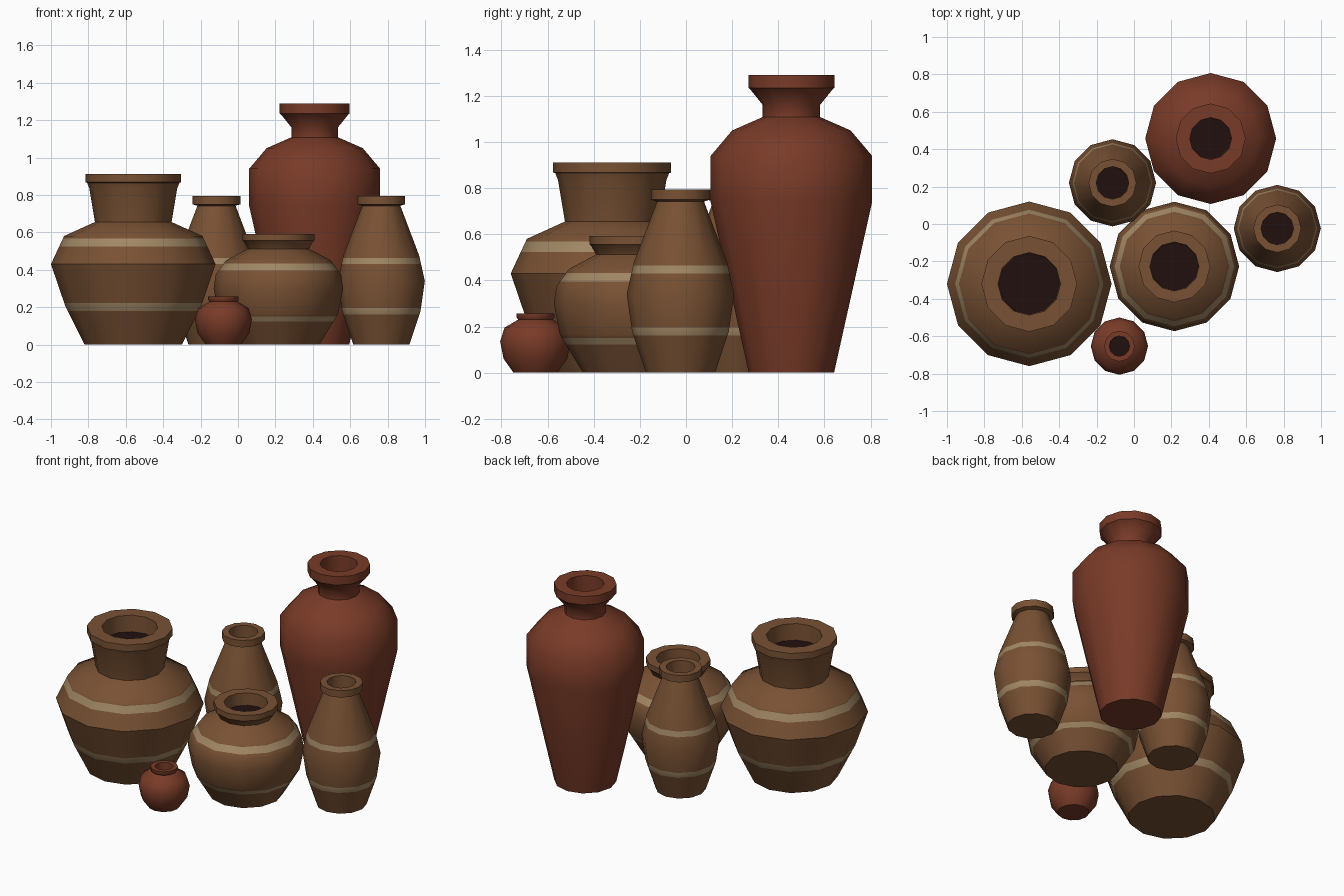
import bpy, bmesh, math

if "Cube" in bpy.data.objects:
    bpy.data.objects.remove(bpy.data.objects["Cube"])

SIDES = 12


def material(name, rgb):
    m = bpy.data.materials.new(name)
    m.diffuse_color = (*rgb, 1)
    m.use_nodes = True
    m.node_tree.nodes["Principled BSDF"].inputs["Base Color"].default_value = m.diffuse_color
    return m


brown = material("brown clay", (0.19, 0.083, 0.034))
red = material("red clay", (0.19, 0.043, 0.021))
cream = material("cream band", (0.36, 0.245, 0.13))
dark = material("dark inside", (0.016, 0.005, 0.005))


def with_bands(profile, bands):
    """Cut the outer profile at every band edge."""
    pts = list(profile)
    for z in [e for b in bands for e in b]:
        for i in range(len(pts) - 1):
            (r0, z0), (r1, z1) = pts[i], pts[i + 1]
            if z0 + 1e-5 < z < z1 - 1e-5:
                t = (z - z0) / (z1 - z0)
                pts.insert(i + 1, (r0 + t * (r1 - r0), z))
                break
    return pts


def pot(name, x, y, profile, hole, depth, clay, bands=()):
    """Lathe the outside, flat rim and inner wall; close base and dark hole."""
    top = profile[-1][1]
    pts = with_bands(profile, bands) + [(hole, top), (hole * 0.98, top - depth)]
    bm = bmesh.new()
    rings = []
    for r, z in pts:
        rings.append([bm.verts.new((r * math.cos(a), r * math.sin(a), z))
                      for a in (2 * math.pi * k / SIDES for k in range(SIDES))])
    for i in range(len(rings) - 1):
        zm = (pts[i][1] + pts[i + 1][1]) / 2
        painted = any(lo < zm < hi for lo, hi in bands)
        for k in range(SIDES):
            n = (k + 1) % SIDES
            f = bm.faces.new((rings[i][k], rings[i][n],
                              rings[i + 1][n], rings[i + 1][k]))
            f.material_index = 1 if painted else 0
    bm.faces.new(rings[0][::-1])
    bm.faces.new(rings[-1]).material_index = 2
    mesh = bpy.data.meshes.new(name)
    bm.to_mesh(mesh)
    bm.free()
    for m in (clay, cream, dark):
        mesh.materials.append(m)
    ob = bpy.data.objects.new(name, mesh)
    ob.location = (x, y, 0)
    bpy.context.collection.objects.link(ob)
    bpy.ops.object.select_all(action='DESELECT')
    ob.select_set(True)
    bpy.context.view_layer.objects.active = ob
    bpy.ops.object.shade_smooth_by_angle(angle=math.radians(42))


# Large wide-necked jar
pot("large_jar", -0.56, -0.32,
    [(0.26, 0), (0.365, 0.21), (0.44, 0.43), (0.37, 0.58), (0.205, 0.655),
     (0.235, 0.835), (0.247, 0.865), (0.256, 0.868), (0.256, 0.912)],
    0.167, 0.107, brown, [(0.18, 0.222), (0.524, 0.568)])

# Tall red amphora
pot("tall_jar", 0.41, 0.457,
    [(0.185, 0), (0.35, 0.74), (0.35, 0.94), (0.257, 1.05), (0.125, 1.108),
     (0.125, 1.162), (0.18, 1.23), (0.187, 1.235), (0.187, 1.29)],
    0.112, 0.13, red)

# Squat medium jar
pot("squat_jar", 0.216, -0.227,
    [(0.22, 0), (0.32, 0.165), (0.346, 0.3), (0.335, 0.375), (0.28, 0.45),
     (0.163, 0.512), (0.186, 0.552), (0.192, 0.556), (0.192, 0.592)],
    0.131, 0.08, brown, [(0.122, 0.15), (0.396, 0.433)])

# Matching slim vases
slim = [(0.15, 0), (0.21, 0.18), (0.233, 0.34), (0.203, 0.475), (0.102, 0.742),
        (0.128, 0.75), (0.128, 0.795)]
for name, x, y in (("slim_vase_right", 0.766, -0.024), ("slim_vase_back", -0.115, 0.22)):
    pot(name, x, y, slim, 0.087, 0.1, brown, [(0.16, 0.196), (0.43, 0.464)])

# Tiny red pot
pot("tiny_pot", -0.078, -0.653,
    [(0.095, 0), (0.138, 0.06), (0.153, 0.135), (0.134, 0.195), (0.075, 0.23),
     (0.082, 0.24), (0.082, 0.257)],
    0.054, 0.06, red)
